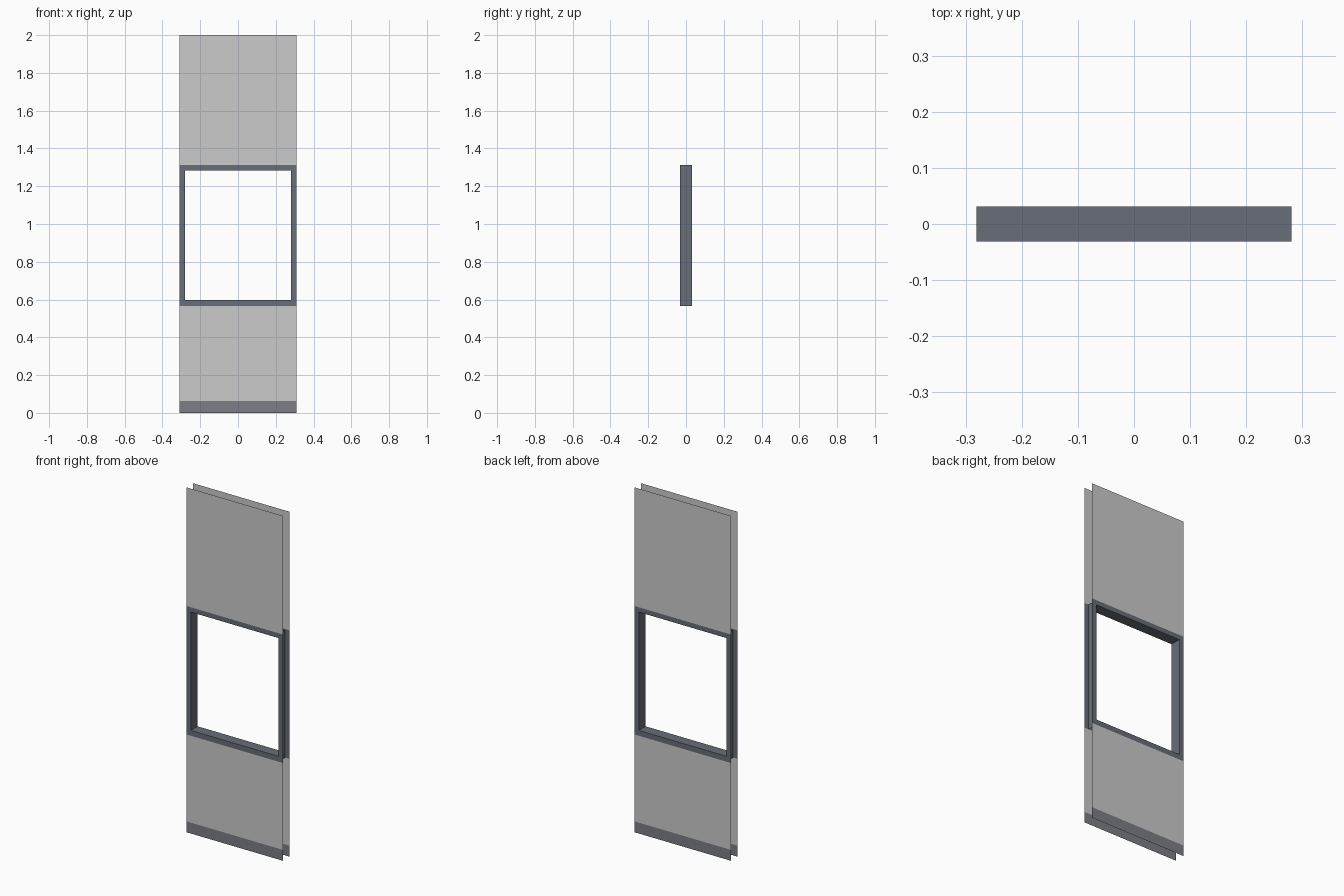
import bpy

if "Cube" in bpy.data.objects:
    bpy.data.objects.remove(bpy.data.objects["Cube"])

HW, D = 0.31, 0.031              # half width, half depth between the skins
IW = 0.281                       # half width of the window opening
SKIRT, Z0, Z1, Z2, Z3, TOP = 0.063, 0.567, 0.598, 1.284, 1.312, 2.0


def material(name, rgb):
    m = bpy.data.materials.new(name)
    m.diffuse_color = (*rgb, 1)
    m.use_nodes = True
    m.node_tree.nodes["Principled BSDF"].inputs["Base Color"].default_value = m.diffuse_color
    return m


panel_grey = material("panel_grey", (0.6, 0.6, 0.61))
frame_grey = material("frame_grey", (0.14, 0.155, 0.185))
skirt_grey = material("skirting_grey", (0.2, 0.21, 0.235))


def sheets(name, quads, mat):
    """Thin single-sided sheets, one quad each."""
    verts = [p for q in quads for p in q]
    faces = [range(i, i + 4) for i in range(0, len(verts), 4)]
    me = bpy.data.meshes.new(name)
    me.from_pydata(verts, [], [list(f) for f in faces])
    me.materials.append(mat)
    ob = bpy.data.objects.new(name, me)
    bpy.context.collection.objects.link(ob)
    return ob


def upright(side, x0, x1, z0, z1):
    """Rectangle on the front (-1) or back (+1) skin, facing outward."""
    y = side * D
    q = [(x0, y, z0), (x1, y, z0), (x1, y, z1), (x0, y, z1)]
    return q if side < 0 else q[::-1]


for side, label in ((-1, "front"), (1, "back")):
    # wall skin: skirting, lower and upper panels
    sheets(label + "_skirting", [upright(side, -HW, HW, 0, SKIRT)], skirt_grey)
    sheets(label + "_lower_panel", [upright(side, -HW, HW, SKIRT, Z0)], panel_grey)
    sheets(label + "_upper_panel", [upright(side, -HW, HW, Z3, TOP)], panel_grey)
    # flat window frame: two stiles, two rails
    sheets(label + "_window_frame", [
        upright(side, -HW, -IW, Z0, Z3),
        upright(side, IW, HW, Z0, Z3),
        upright(side, -IW, IW, Z0, Z1),
        upright(side, -IW, IW, Z2, Z3)], frame_grey)

# opening lining: jambs facing inward, sill up, head down
jamb = [(-IW, -D, Z0), (-IW, D, Z0), (-IW, D, Z3), (-IW, -D, Z3)]
sheets("window_jambs", [jamb, [(-x, y, z) for x, y, z in jamb][::-1]], frame_grey)
sill = [(-IW, -D, Z1), (IW, -D, Z1), (IW, D, Z1), (-IW, D, Z1)]
sheets("window_sill_and_head", [sill, [(x, y, Z2) for x, y, z in sill][::-1]], frame_grey)
